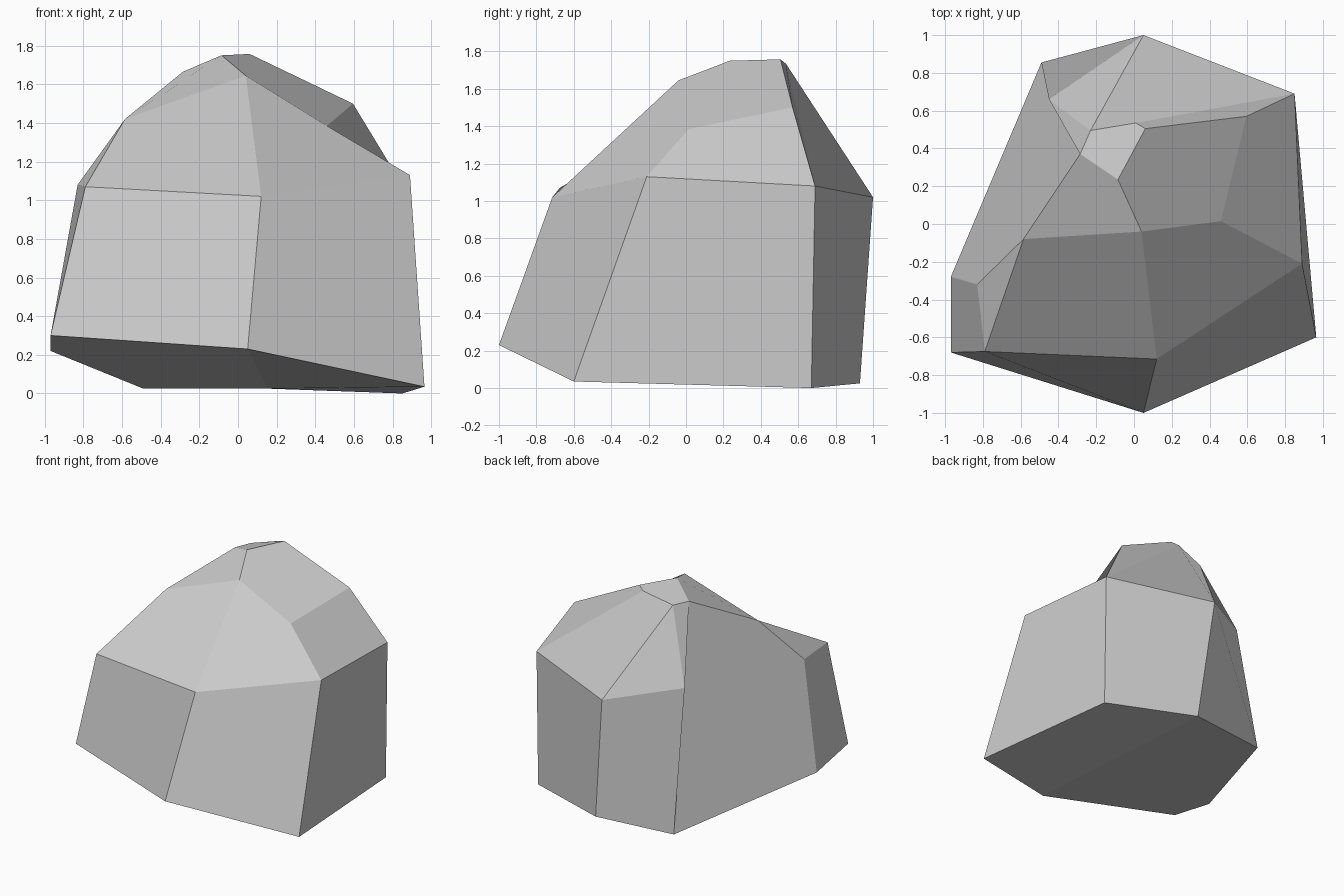
import bpy, bmesh

if "Cube" in bpy.data.objects:
    bpy.data.objects.remove(bpy.data.objects["Cube"])

# Three height rings, counter-clockwise from the front corner
BASE = [(.05, -1, .23), (.965, -.6, .035), (.85, .67, 0), (.155, .93, .025),
        (-.49, .855, .025), (-.97, -.28, .22), (-.97, -.68, .30)]
SHOULDER = [(.12, -.715, 1.02), (.89, -.21, 1.13), (.85, .69, 1.08), (.05, 1, 1.02),
            (-.45, .66, 1.12), (-.83, -.32, 1.08), (-.79, -.675, 1.07)]
CROWN = [(.04, -.04, 1.645), (.46, .015, 1.385), (.595, .57, 1.5), (.01, .535, 1.733),
         (-.285, .37, 1.665), (-.585, -.08, 1.42)]
PEAK = [(-.085, .235, 1.75), (.06, .505, 1.757), (-.23, .495, 1.667)]

bm = bmesh.new()
b, s, c, p = ([bm.verts.new(v) for v in ring] for ring in (BASE, SHOULDER, CROWN, PEAK))
face = bm.faces.new

# Side walls; the start corner sets which way each one folds
for i in (1, 2):
    face((b[i], b[i + 1], s[i + 1], s[i]))
for i in (0, 3, 5, 6):
    j = (i + 1) % 7
    face((b[j], s[j], s[i], b[i]))

# Large left facet and the thin step behind it
face((b[5], b[4], c[4], c[5], s[5]))
face((b[4], s[4], c[4]))
face((s[4], p[2], c[4]))

# Sloping upper facets
face((s[0], s[1], c[1], c[0]))
face((s[2], c[2], c[1], s[1]))
face((s[3], p[2], c[3], s[2]))
face((s[3], s[4], p[2]))
face((s[5], s[6], c[5]))
face((s[0], c[0], c[5], s[6]))

# Peak facets
face((c[0], c[1], c[2], p[1], p[0]))
face((c[3], s[2], c[2], p[1]))
face((p[0], p[1], c[3], p[2], c[4]))
face((c[5], c[0], p[0], c[4]))

# Underside: flat foot and raised front corner
face((b[1], b[0], b[3], b[2]))
face((b[0], b[6], b[5], b[4], b[3]))

bmesh.ops.recalc_face_normals(bm, faces=bm.faces)
mesh = bpy.data.meshes.new("rock")
bm.to_mesh(mesh)
bm.free()
bpy.context.collection.objects.link(bpy.data.objects.new("rock", mesh))
